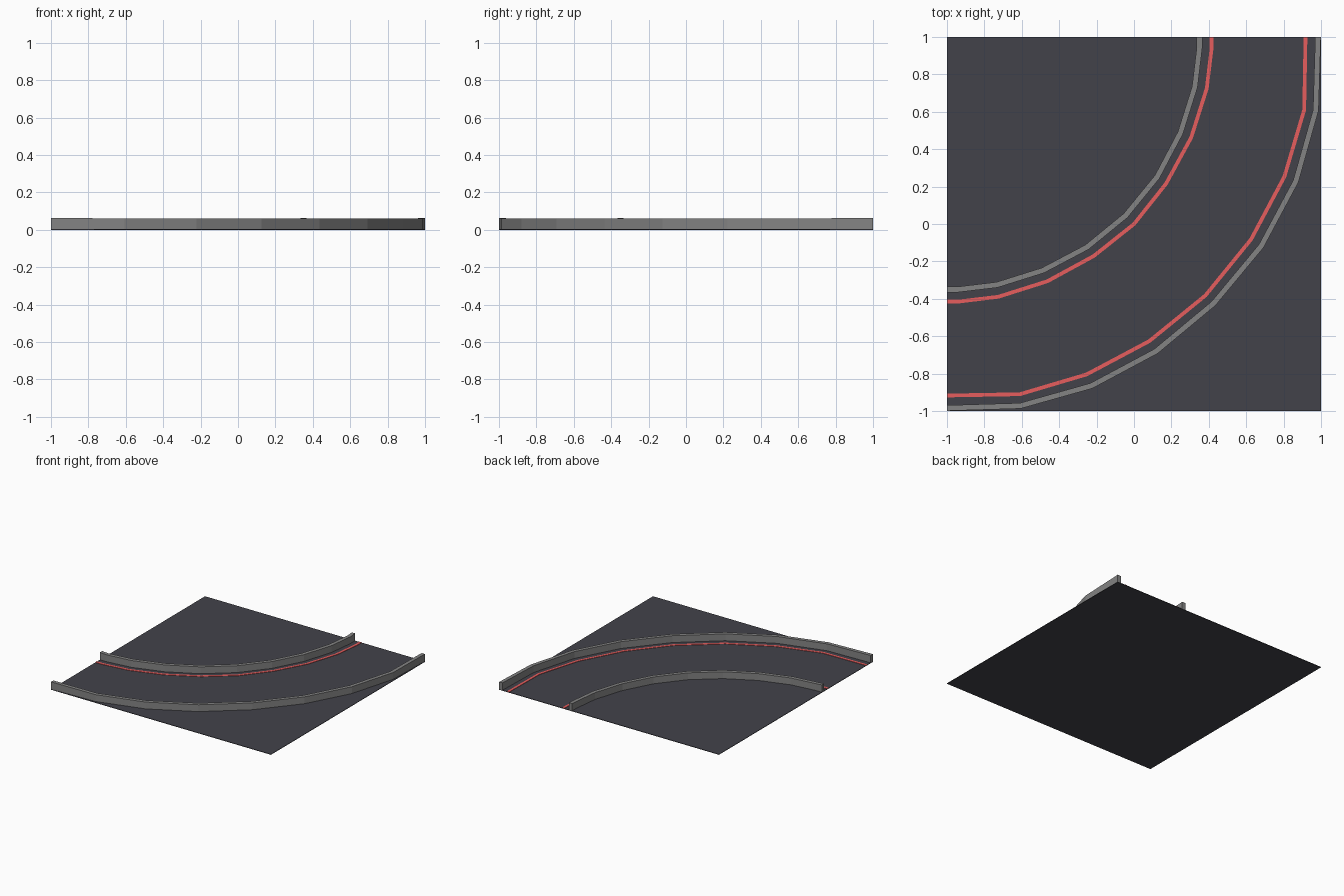
import bpy, bmesh
from mathutils import Vector

if "Cube" in bpy.data.objects:
    bpy.data.objects.remove(bpy.data.objects["Cube"])


def material(name, rgb):
    m = bpy.data.materials.new(name)
    m.diffuse_color = (*rgb, 1)
    m.use_nodes = True
    m.node_tree.nodes["Principled BSDF"].inputs["Base Color"].default_value = m.diffuse_color
    return m


DARK = material("dark_floor", (0.055, 0.055, 0.068))
RED = material("red_line", (0.80, 0.11, 0.11))
GREY = material("wall_grey", (0.23, 0.23, 0.23))


def finish(name, bm, mat):
    bmesh.ops.recalc_face_normals(bm, faces=bm.faces)
    me = bpy.data.meshes.new(name)
    bm.to_mesh(me)
    bm.free()
    me.materials.append(mat)
    ob = bpy.data.objects.new(name, me)
    bpy.context.collection.objects.link(ob)


def curb(name, half, width, z0, z1, z_end, mat):
    """Sweep a rectangle along a half path mirrored over the tile diagonal."""
    pts = [Vector(p) for p in half]
    pts += [Vector((-p.y, -p.x)) for p in reversed(pts[:-1])]
    last = len(pts) - 1
    bm = bmesh.new()
    rings = []
    for i, p in enumerate(pts):
        if i in (0, last):  # ends are cut flush with the tile edge
            off = Vector((1, 0)) if i == 0 else Vector((0, -1))
        else:
            a = (p - pts[i - 1]).normalized()
            b = (pts[i + 1] - p).normalized()
            t = (a + b).normalized()
            off = Vector((-t.y, t.x)) / t.dot(a)
        off = off * width / 2
        top = z_end if i in (0, last) else z1
        rings.append([bm.verts.new((*(p + s * off), z))
                      for s, z in ((-1, z0), (1, z0), (1, top), (-1, top))])
    for r, q in zip(rings, rings[1:]):
        for k in range(4):
            j = (k + 1) % 4
            bm.faces.new((r[k], r[j], q[j], q[k]))
    bm.faces.new(rings[0])
    bm.faces.new(rings[-1])
    finish(name, bm, mat)


# Square floor tile
bm = bmesh.new()
bmesh.ops.create_cube(bm, size=1)
bmesh.ops.scale(bm, vec=(2, 2, 0.004), verts=bm.verts)
bmesh.ops.translate(bm, vec=(0, 0, 0.002), verts=bm.verts)
finish("floor_tile", bm, DARK)

# Low walls on both sides of the bend
curb("inner_wall", [(0.35, 1), (0.35, 0.94), (0.325, 0.732), (0.248, 0.487),
                    (0.124, 0.252), (-0.045, 0.045)], 0.03, 0.002, 0.06, 0.064, GREY)
curb("outer_wall", [(0.984, 1), (0.972, 0.608), (0.865, 0.228), (0.68, -0.118),
                    (0.425, -0.425)], 0.03, 0.002, 0.06, 0.064, GREY)

# Red edge lines painted beside the walls
curb("inner_line", [(0.415, 1), (0.415, 0.94), (0.389, 0.725), (0.306, 0.463),
                    (0.171, 0.215), (0, 0)], 0.02, 0.003, 0.007, 0.007, RED)
curb("outer_line", [(0.917, 1), (0.91, 0.61), (0.804, 0.253), (0.626, -0.082),
                    (0.382, -0.382)], 0.02, 0.003, 0.007, 0.007, RED)
